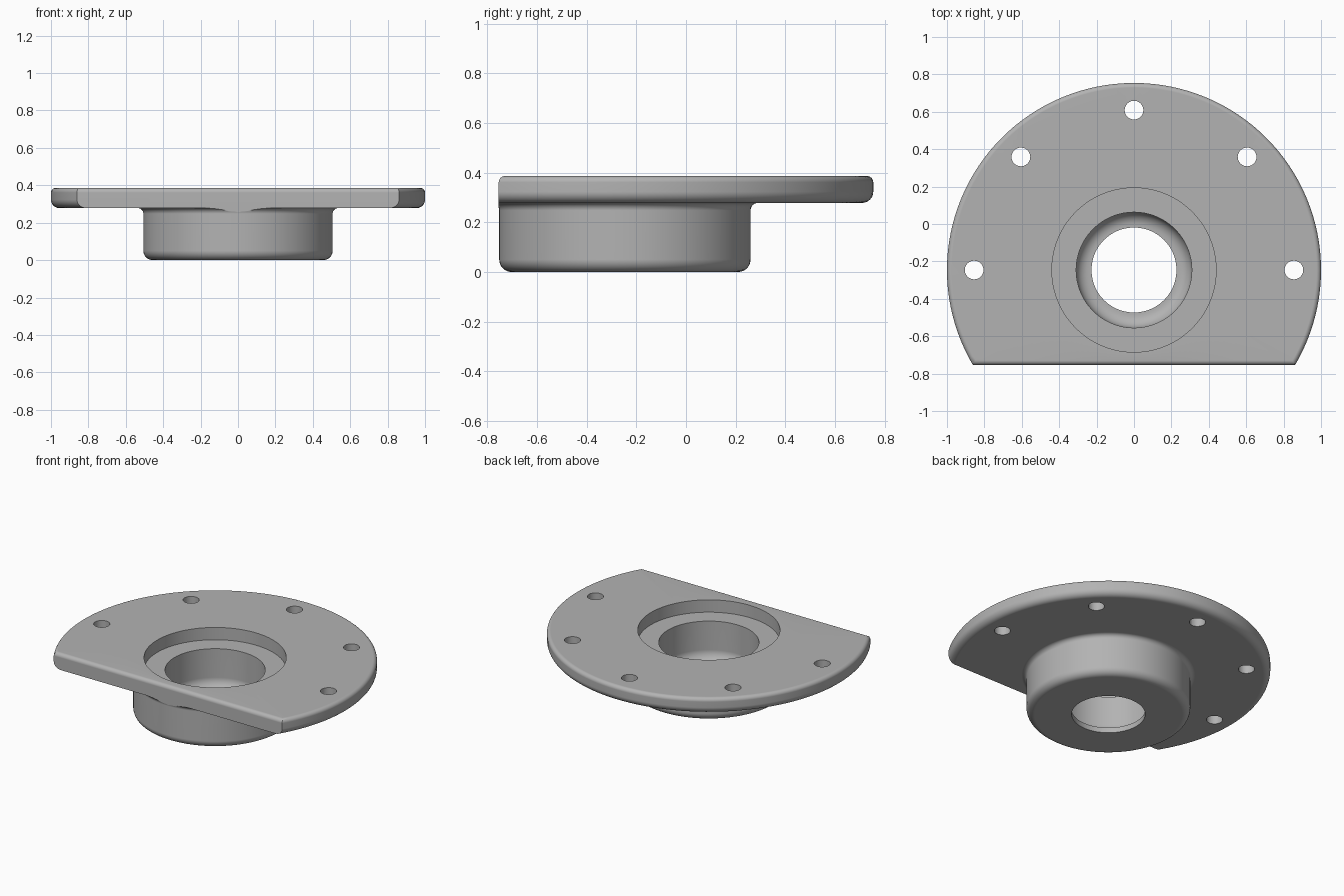
import bpy, bmesh, math
from mathutils import Matrix, Vector

if "Cube" in bpy.data.objects:
    bpy.data.objects.remove(bpy.data.objects["Cube"], do_unlink=True)

CENTRE_Y = -0.246   # axis of the boss and flange
FLAT_Y = -0.754     # straight front edge
TOP = 0.386
UNDER = 0.278       # underside of the flange
STEPS = 128

metal = bpy.data.materials.new("grey metal")
metal.use_nodes = True
GREY = (0.45, 0.45, 0.45, 1)
metal.diffuse_color = GREY
metal.node_tree.nodes["Principled BSDF"].inputs["Base Color"].default_value = GREY


def arc(cx, cz, radius, start, end, n=8):
    """Points on an arc, angles in degrees."""
    angles = [math.radians(start + (end - start) * i / n) for i in range(n + 1)]
    return [(cx + radius * math.cos(a), cz + radius * math.sin(a)) for a in angles]


def finish(name, bm):
    bmesh.ops.recalc_face_normals(bm, faces=bm.faces)
    mesh = bpy.data.meshes.new(name)
    bm.to_mesh(mesh)
    bm.free()
    mesh.materials.append(metal)
    obj = bpy.data.objects.new(name, mesh)
    bpy.context.collection.objects.link(obj)
    return obj


def lathe(name, profile):
    bm = bmesh.new()
    verts = [bm.verts.new((r, 0, z)) for r, z in profile]
    edges = [bm.edges.new((verts[i - 1], verts[i])) for i in range(len(verts))]
    bmesh.ops.spin(bm, geom=verts + edges, cent=(0, 0, 0), axis=(0, 0, 1),
                   angle=math.tau, steps=STEPS, use_merge=False)
    bmesh.ops.remove_doubles(bm, verts=bm.verts, dist=1e-5)
    bmesh.ops.translate(bm, verts=bm.verts, vec=(0, CENTRE_Y, 0))
    return finish(name, bm)


# Boss, flange, stepped bore in one turned section
section = [(0.227, 0)]
section += arc(0.506 - 0.05, 0.05, 0.05, -90, 0)               # boss bottom edge
section += arc(0.506 + 0.03, UNDER - 0.03, 0.03, 180, 90)      # fillet under flange
section += arc(1 - 0.045, UNDER + 0.045, 0.045, -90, 0)        # flange lower edge
section += arc(1 - 0.025, TOP - 0.025, 0.025, 0, 90)           # flange upper edge
section += [(0.439, TOP), (0.439, 0.302), (0.309, 0.302)]      # bearing recess
section += arc(0.309 - 0.07, 0.036 + 0.07, 0.07, 0, -90)       # rounded bore floor
section += [(0.227, 0.036)]
flange = lathe("flanged_housing", section)

# Cutter for the straight front edge with a rounded upper lip
bm = bmesh.new()
lip = arc(FLAT_Y + 0.025, TOP - 0.025, 0.025, 180, 90)
outline = [(FLAT_Y, -0.2)] + lip + [(FLAT_Y + 0.025, 0.6), (-1.6, 0.6), (-1.6, -0.2)]
face = bm.faces.new([bm.verts.new((-1.3, y, z)) for y, z in outline])
extruded = bmesh.ops.extrude_face_region(bm, geom=[face])["geom"]
bmesh.ops.translate(bm, vec=(2.6, 0, 0),
                    verts=[g for g in extruded if isinstance(g, bmesh.types.BMVert)])
cutters = [finish("front_cutter", bm)]

# Cutters for the five bolt holes
bm = bmesh.new()
for i in range(5):
    a = math.radians(45 * i)
    spot = Vector((0.855 * math.cos(a), CENTRE_Y + 0.855 * math.sin(a), 0.33))
    bmesh.ops.create_cone(bm, cap_ends=True, segments=32, radius1=0.05, radius2=0.05,
                          depth=0.4, matrix=Matrix.Translation(spot))
cutters.append(finish("bolt_hole_cutter", bm))

bpy.ops.object.select_all(action="DESELECT")
flange.select_set(True)
bpy.context.view_layer.objects.active = flange
for cutter in cutters:
    cutter.hide_render = True
    mod = flange.modifiers.new("cut", "BOOLEAN")
    mod.operation = "DIFFERENCE"
    mod.solver = "EXACT"
    mod.object = cutter
    bpy.ops.object.modifier_apply(modifier=mod.name)
    bpy.data.objects.remove(cutter, do_unlink=True)

# Smooth rounds, crisp edges
bpy.ops.object.shade_smooth_by_angle(angle=math.radians(35))
weighted = flange.modifiers.new("weighted normals", "WEIGHTED_NORMAL")
weighted.keep_sharp = True
